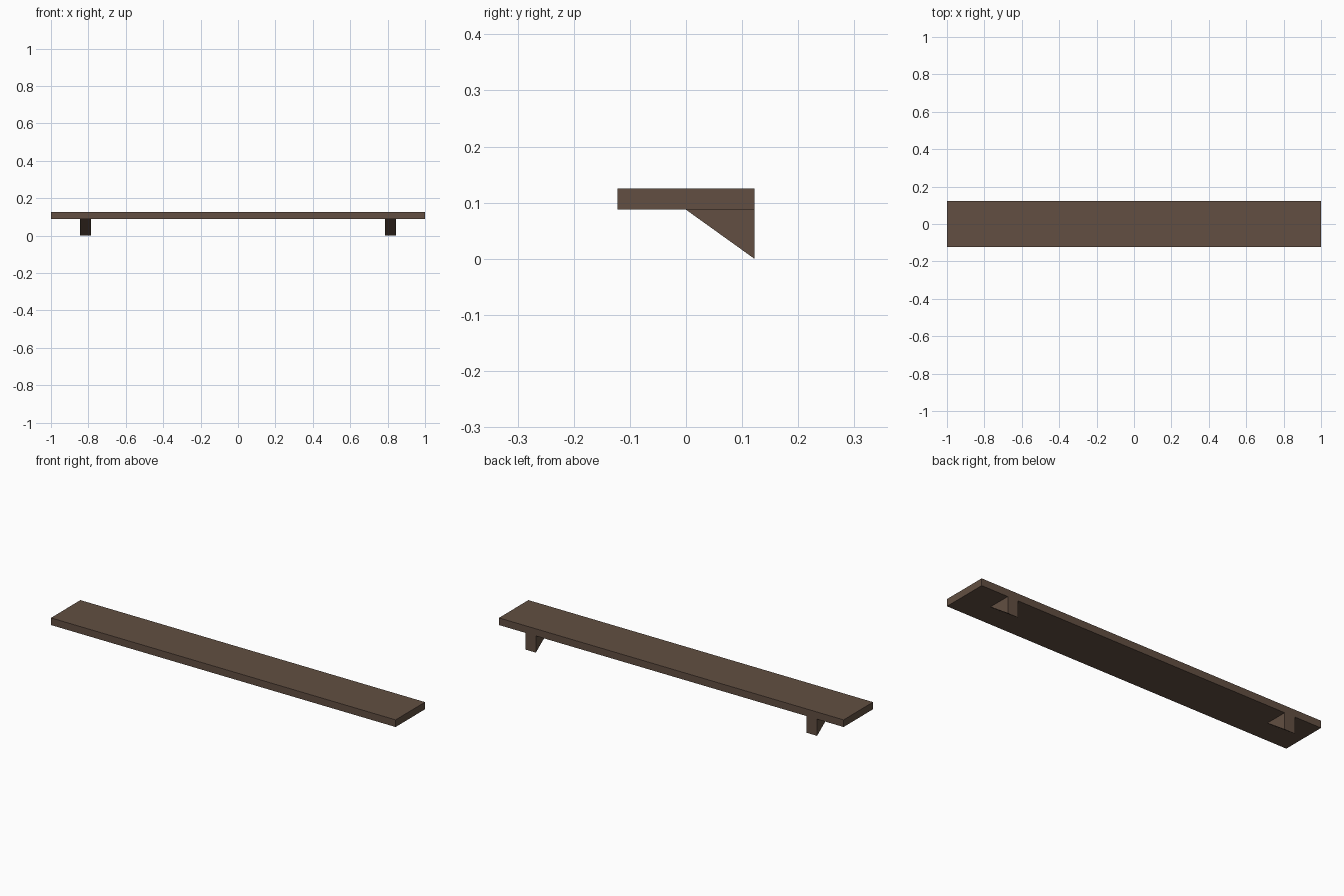
import bpy, bmesh

if "Cube" in bpy.data.objects:
    bpy.data.objects.remove(bpy.data.objects["Cube"])

wood = bpy.data.materials.new("brown wood")
wood.diffuse_color = (0.122, 0.078, 0.054, 1)
wood.use_nodes = True
wood.node_tree.nodes["Principled BSDF"].inputs["Base Color"].default_value = wood.diffuse_color

HALF_DEPTH = 0.122
SHELF_BOTTOM, SHELF_TOP = 0.0875, 0.125


def extrude_profile(name, profile, x0, x1):
    """Extrude a (y, z) profile along x."""
    bm = bmesh.new()
    face = bm.faces.new([bm.verts.new((x0, y, z)) for y, z in profile])
    out = bmesh.ops.extrude_face_region(bm, geom=[face])
    verts = [v for v in out["geom"] if isinstance(v, bmesh.types.BMVert)]
    bmesh.ops.translate(bm, verts=verts, vec=(x1 - x0, 0, 0))
    bmesh.ops.recalc_face_normals(bm, faces=bm.faces)
    mesh = bpy.data.meshes.new(name)
    bm.to_mesh(mesh)
    bm.free()
    mesh.materials.append(wood)
    obj = bpy.data.objects.new(name, mesh)
    bpy.context.collection.objects.link(obj)
    return obj


# Shelf board
extrude_profile("shelf_board", [(-HALF_DEPTH, SHELF_BOTTOM), (HALF_DEPTH, SHELF_BOTTOM),
                                (HALF_DEPTH, SHELF_TOP), (-HALF_DEPTH, SHELF_TOP)], -1, 1)

# Triangular wall brackets, one near each end
bracket = [(0, SHELF_BOTTOM), (HALF_DEPTH, 0), (HALF_DEPTH, SHELF_BOTTOM)]
for name, centre in (("left_bracket", -0.816), ("right_bracket", 0.816)):
    extrude_profile(name, bracket, centre - 0.03, centre + 0.03)
